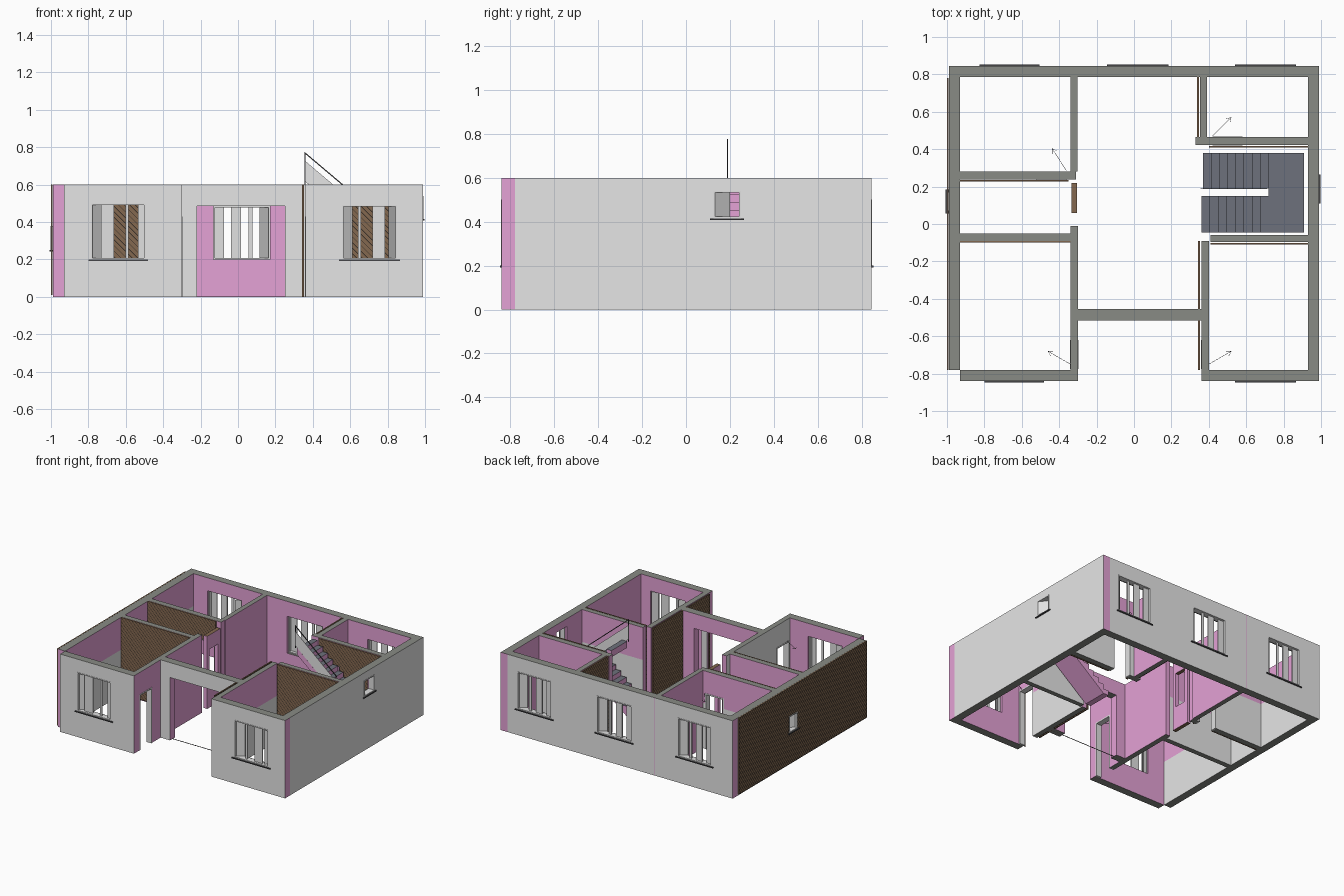
import bpy, bmesh, math
from mathutils import Vector

cube = bpy.data.objects.get("Cube")
if cube:
    bpy.data.objects.remove(cube, do_unlink=True)

H = 0.6          # wall height
DOOR = 0.43      # door head height
DADO = 0.35      # top of the grey lower wall finish
PITCH = 0.03     # masonry hatch spacing


def material(name, rgb):
    m = bpy.data.materials.new(name)
    m.use_nodes = True
    m.diffuse_color = (*rgb, 1)
    m.node_tree.nodes["Principled BSDF"].inputs["Base Color"].default_value = (*rgb, 1)
    return m


MATS = [material(n, c) for n, c in (
    ("light grey render", (.79, .79, .79)),
    ("pink plaster", (.78, .36, .67)),
    ("wall cap grey", (.25, .26, .235)),
    ("stair slate", (.155, .165, .2)),
    ("brick brown", (.23, .14, .08)),
    ("mortar black", (.02, .016, .013)),
    ("sill charcoal", (.06, .06, .065)),
    ("frame grey", (.75, .75, .75)))]
GREY, PINK, CAP, STAIR, BRICK, MORTAR, SILL, FRAME = range(len(MATS))


def finish(bm, name):
    bmesh.ops.remove_doubles(bm, verts=bm.verts, dist=1e-5)
    bmesh.ops.recalc_face_normals(bm, faces=bm.faces)
    me = bpy.data.meshes.new(name)
    bm.to_mesh(me)
    bm.free()
    for m in MATS:
        me.materials.append(m)
    ob = bpy.data.objects.new(name, me)
    bpy.context.collection.objects.link(ob)
    return ob


def point(axis, u, v, z):
    return Vector((u, v, z)) if axis == "x" else Vector((v, u, z))


# Wall running along one axis, with rectangular openings (u0, u1, z0, z1);
# the positive side is grey up to the dado height
def wall_mesh(axis, u, v, z, holes, neg, pos, edge, cap, dado=0):
    bm = bmesh.new()
    us = sorted({*u, *[a for h in holes for a in h[:2]]})
    zs = sorted({*z, *[a for h in holes for a in h[2:]], *([dado] if dado else [])})

    def solid(i, k):
        if not (0 <= i < len(us) - 1 and 0 <= k < len(zs) - 1):
            return False
        cu, cz = (us[i] + us[i + 1]) / 2, (zs[k] + zs[k + 1]) / 2
        return not any(a < cu < b and c < cz < d for a, b, c, d in holes)

    def quad(pts, mat):
        bm.faces.new([bm.verts.new(point(axis, *p)) for p in pts]).material_index = mat

    for i in range(len(us) - 1):
        for k in range(len(zs) - 1):
            if not solid(i, k):
                continue
            a, b, c, d = us[i], us[i + 1], zs[k], zs[k + 1]
            for w, mat in zip(v, (neg, GREY if d <= dado else pos)):
                quad(((a, w, c), (b, w, c), (b, w, d), (a, w, d)), mat)
            for s, di in ((a, -1), (b, 1)):
                if not solid(i + di, k):
                    quad(((s, v[0], c), (s, v[1], c), (s, v[1], d), (s, v[0], d)), edge)
            for s, dk in ((c, -1), (d, 1)):
                if not solid(i, k + dk):
                    quad(((a, v[0], s), (b, v[0], s), (b, v[1], s), (a, v[1], s)), cap)
    return bm


def wall(name, axis, u, v, holes=(), neg=PINK, pos=PINK, z=(0, H), cap=CAP, dado=0):
    return finish(wall_mesh(axis, u, v, z, holes, neg, pos, PINK, cap, dado), name)


# Thin masonry facing cut into diagonal courses; joint is the dark share of each
def brick_facing(name, axis, u, v, holes=(), joint=.25):
    bm = wall_mesh(axis, u, v, (.01, H), holes, BRICK, BRICK, BRICK, BRICK)
    bmesh.ops.remove_doubles(bm, verts=bm.verts, dist=1e-5)
    diagonal = point(axis, 1, 0, 1)
    for n in range(math.floor(u[0] / PITCH), math.ceil((u[1] + H) / PITCH)):
        for part in (0, joint):
            bmesh.ops.bisect_plane(bm, geom=bm.verts[:] + bm.edges[:] + bm.faces[:],
                                   plane_co=point(axis, (n + part) * PITCH, 0, 0),
                                   plane_no=diagonal)
    for f in bm.faces:
        course = f.calc_center_median().dot(diagonal) / PITCH % 1
        flat = abs(f.normal.dot(point(axis, 0, 1, 0))) > .5
        f.material_index = MORTAR if flat and course < joint else BRICK
    return finish(bm, name)


# Box; skew slides its far end sideways to swing it open
def add_box(bm, axis, u, v, z, mat, skew=0):
    verts = [bm.verts.new(point(axis, a, b + shift, c))
             for a, shift in zip(u, (0, skew)) for b in v for c in z]
    for idx in ((0, 1, 3, 2), (4, 5, 7, 6), (0, 1, 5, 4), (2, 3, 7, 6), (0, 2, 6, 4), (1, 3, 7, 5)):
        bm.faces.new([verts[i] for i in idx]).material_index = mat


# Slim frame, upright panels (start, end as shares of the width, inward depth
# at each end) and sill; out is the outward direction along the wall normal
def window(name, axis, hole, face, out, panels):
    u0, u1, z0, z1 = hole
    bm = bmesh.new()
    t = .008
    v = sorted((face + out * .002, face - out * .045))
    for z in ((z0, z0 + t), (z1 - t, z1)):
        add_box(bm, axis, (u0, u1), v, z, FRAME)
    for u in ((u0, u0 + t), (u1 - t, u1)):
        add_box(bm, axis, u, v, (z0 + t, z1 - t), FRAME)
    a, width = u0 + t, u1 - u0 - 2 * t
    for start, end, near, far in panels:
        v = sorted((face - out * near, face - out * (near + .008)))
        add_box(bm, axis, (a + start * width, a + end * width), v, (z0 + t, z1 - t),
                FRAME, -out * (far - near))
    v = sorted((face - out * .02, face + out * .008))
    add_box(bm, axis, (u0 - .015, u1 + .015), v, (z0 - .008, z0), SILL)
    finish(bm, name)


# Openings
FRONT_L, FRONT_R = (-.785, -.495, .2, .5), (.555, .85, .2, .49)
BACK = [(-.81, -.52, .2, .5), (-.13, .17, .2, .485), (.555, .85, .2, .49)]
SIDE_R, SIDE_L = (.125, .25, .415, .54), (.07, .17, .25, .38)
FRONT_DOOR = (-.775, -.62, 0, DOOR)
LEFT_DOOR, RIGHT_DOOR = (-.52, -.36, 0, DOOR), (.42, .58, 0, DOOR)

# Outer walls
wall("back_wall", "x", (-.99, .93), (.785, .845), BACK, PINK, GREY)
wall("left_wall", "y", (-.78, .785), (-.99, -.93), [SIDE_L], GREY, PINK, dado=DADO)
wall("right_wall", "y", (-.78, .845), (.93, .99), [SIDE_R], PINK, GREY)
wall("front_left_wall", "x", (-.93, -.3), (-.84, -.78), [FRONT_L], GREY, PINK)
wall("front_right_wall", "x", (.36, .99), (-.84, -.78), [FRONT_R], GREY, PINK)
wall("porch_wall", "x", (-.3, .36), (-.515, -.455), [(-.22, .25, 0, .485)], GREY, PINK)
wall("back_joint_strip", "x", (-.323, -.318), (.845, .846), cap=PINK)

# Inner partitions
wall("left_front_partition", "y", (-.78, -.01), (-.34, -.3), [FRONT_DOOR], GREY, PINK)
wall("left_back_partition", "y", (.28, .785), (-.34, -.303))
wall("left_middle_cross_wall", "x", (-.93, -.34), (-.09, -.05), dado=DADO)
wall("left_rear_cross_wall", "x", (-.93, -.31), (.237, .28), [LEFT_DOOR], dado=DADO)
wall("right_front_partition", "y", (-.78, -.09), (.36, .4), [FRONT_DOOR], dado=DADO)
wall("right_back_partition", "y", (.465, .785), (.352, .39))
wall("right_middle_cross_wall", "x", (.41, .93), (-.097, -.06), dado=DADO)
wall("right_rear_cross_wall", "x", (.33, .93), (.422, .465), [RIGHT_DOOR], dado=DADO)
wall("hall_door_panel", "y", (.06, .22), (-.335, -.305), [(.09, .19, .18, .45)],
     z=(0, .56), cap=BRICK)

# Masonry facings
brick_facing("left_brick_facing", "y", (-.78, .78), (-1, -.991), [SIDE_L], .35)
brick_facing("right_front_brick_facing", "y", (-.78, -.09), (.343, .352), [FRONT_DOOR])
brick_facing("right_back_brick_facing", "y", (.465, .785), (.338, .347))
brick_facing("left_middle_brick_facing", "x", (-.93, -.34), (-.1, -.092), joint=.14)
brick_facing("left_rear_brick_facing", "x", (-.93, -.35), (.227, .235), [LEFT_DOOR], .14)
brick_facing("right_middle_brick_facing", "x", (.41, .93), (-.11, -.101), joint=.14)
brick_facing("right_rear_brick_facing", "x", (.4, .93), (.408, .417), [RIGHT_DOOR], .14)

# Windows, each with a casement leaf standing ajar
SHUT, DEEP = .015, .05
window("front_left_window", "x", FRONT_L, -.84, -1,
       ((0, .16, SHUT, DEEP), (.16, .42, SHUT, SHUT), (.64, .7, SHUT, SHUT), (.88, 1, SHUT, SHUT)))
window("front_right_window", "x", FRONT_R, -.84, -1,
       ((0, .18, SHUT, DEEP), (.28, .34, SHUT, SHUT), (.56, .8, SHUT, SHUT), (.87, 1, SHUT, DEEP)))
for label, hole in zip(("right", "middle", "left"), BACK):
    window("back_" + label + "_window", "x", hole, .845, 1,
           ((0, .17, SHUT, SHUT), (.3, .49, SHUT, SHUT), (.63, .7, SHUT, SHUT), (.83, 1, DEEP, SHUT)))
window("right_side_window", "y", SIDE_R, .99, 1, ((0, .62, 0, DEEP),))
window("left_side_window", "y", SIDE_L, -1, -1, ((0, .4, SHUT, DEEP),))

# Door linings
for name, axis, hole, v in (("left_front_door", "y", FRONT_DOOR, (-.342, -.298)),
                            ("right_front_door", "y", FRONT_DOOR, (.358, .402)),
                            ("left_rear_door", "x", LEFT_DOOR, (.235, .282)),
                            ("right_rear_door", "x", RIGHT_DOOR, (.42, .467))):
    bm = bmesh.new()
    a, b, lo, hi = hole
    add_box(bm, axis, (a, a + .01), v, (lo, hi), FRAME)
    add_box(bm, axis, (b - .01, b), v, (lo, hi), FRAME)
    add_box(bm, axis, (a + .01, b - .01), v, (hi - .01, hi), FRAME)
    finish(bm, name + "_lining")

# Porch threshold
bm = bmesh.new()
add_box(bm, "x", (-.3, .36), (-.487, -.483), (0, .003), SILL)
finish(bm, "porch_threshold")


# Stair flight: stepped profile with a sloping underside
def flight(name, x0, x1, z0, z1, y0, y1, steps=8):
    run, rise = (x1 - x0) / steps, (z1 - z0) / steps
    pts = [(x0, z0)]
    for i in range(steps):
        pts += [(x0 + i * run, z0 + (i + 1) * rise), (x0 + (i + 1) * run, z0 + (i + 1) * rise)]
    pts += [(x1, z1 - .05), (x0 + run, z0)]
    bm = bmesh.new()
    face = bm.faces.new([bm.verts.new((x, y0, z)) for x, z in pts])
    ext = bmesh.ops.extrude_face_region(bm, geom=[face])["geom"]
    bmesh.ops.translate(bm, vec=(0, y1 - y0, 0), verts=[g for g in ext if isinstance(g, bmesh.types.BMVert)])
    bmesh.ops.recalc_face_normals(bm, faces=bm.faces)
    for f in bm.faces:
        f.material_index = STAIR if f.normal.z > .5 else PINK
    finish(bm, name)


flight("lower_flight", .36, .72, 0, .3, -.045, .15)
flight("upper_flight", .72, .37, .3, .6, .19, .38)
landing = wall("stair_landing", "x", (.72, .91), (-.045, .38), z=(.25, .3), cap=STAIR)
for p in landing.data.polygons:
    if p.normal.z < -.5:
        p.material_index = PINK

# Sloping balustrade between the flights
bm = bmesh.new()
add_box(bm, "x", (.355, .71), (.186, .191), (.768, .776), SILL)
add_box(bm, "x", (.355, .71), (.187, .19), (.62, .73), GREY)
for v in bm.verts:
    if v.co.x > .6:
        v.co.z -= .3
for x, z in ((.358, .6), (.705, .3)):
    add_box(bm, "x", (x - .002, x + .002), (.186, .191), (z, z + .168), SILL)
finish(bm, "stair_balustrade")

# Door swing arrows
for name, x, y, angle in (("left_rear", -.4, .345, 123), ("right_rear", .47, .52, 45),
                          ("left_front", -.4, -.715, 150), ("right_front", .46, -.715, 30)):
    bm = bmesh.new()
    add_box(bm, "x", (-.07, .07), (-.001, .001), (0, .002), SILL)
    for side in (-.015, .015):
        add_box(bm, "x", (.045, .07), (side - .001, side + .001), (0, .002), SILL, -side)
    arrow = finish(bm, name + "_swing_arrow")
    arrow.location = (x, y, DOOR)
    arrow.rotation_euler.z = math.radians(angle)
